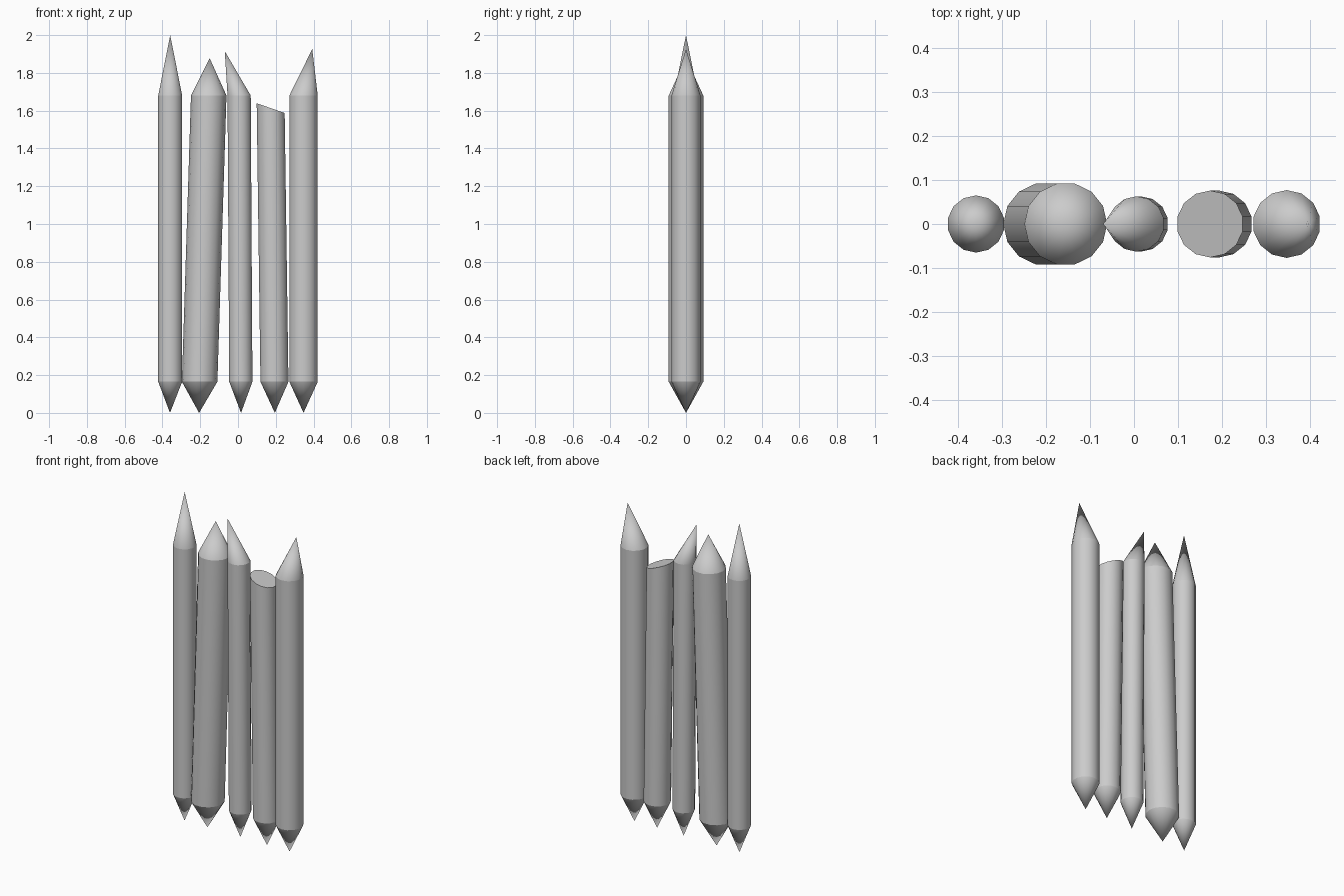
import bpy, bmesh, math

if "Cube" in bpy.data.objects:
    bpy.data.objects.remove(bpy.data.objects["Cube"])

SIDES = 14
Z_LOW = 0.165   # where the lower point meets the shaft


def stake(name, r, tip_x, low_x, top_x, z_left, z_right, peak=None, turn=0.5):
    """Shaft between two rings, pointed below; pointed or sliced flat above."""
    bm = bmesh.new()

    def ring(cx, za, zb):
        verts = []
        for i in range(SIDES):
            a = 2 * math.pi * (i + turn) / SIDES
            f = (math.cos(a) + 1) / 2
            verts.append(bm.verts.new((cx + r * math.cos(a), r * math.sin(a),
                                       za + (zb - za) * f)))
        return verts

    low, top = ring(low_x, Z_LOW, Z_LOW), ring(top_x, z_left, z_right)
    foot = bm.verts.new((tip_x, 0, 0))
    head = bm.verts.new((peak[0], 0, peak[1])) if peak else None
    for i in range(SIDES):
        j = (i + 1) % SIDES
        bm.faces.new((low[i], low[j], top[j], top[i]))
        bm.faces.new((low[j], low[i], foot))
        if head:
            bm.faces.new((top[i], top[j], head))
    if not head:
        bm.faces.new(top)

    # smooth sides with crisp rings
    for f in bm.faces:
        f.smooth = len(f.verts) <= 4
    for loop in (low, top):
        for i in range(SIDES):
            bm.edges.get((loop[i], loop[(i + 1) % SIDES])).smooth = False
    bmesh.ops.recalc_face_normals(bm, faces=bm.faces)
    mesh = bpy.data.meshes.new(name)
    bm.to_mesh(mesh)
    bm.free()
    bpy.context.collection.objects.link(bpy.data.objects.new(name, mesh))


# stakes from left to right
stake("tall_stake", 0.065, -0.36, -0.359, -0.359, 1.68, 1.68, (-0.359, 2.0))
stake("thick_leaning_stake", 0.094, -0.206, -0.203, -0.155, 1.68, 1.68,
      (-0.15, 1.878), turn=0)
stake("thin_stake", 0.063, 0.016, 0.015, 0.006, 1.68, 1.68, (-0.07, 1.915))
stake("sliced_stake", 0.076, 0.195, 0.193, 0.173, 1.64, 1.587)
stake("right_stake", 0.077, 0.347, 0.347, 0.347, 1.68, 1.68, (0.393, 1.926))
